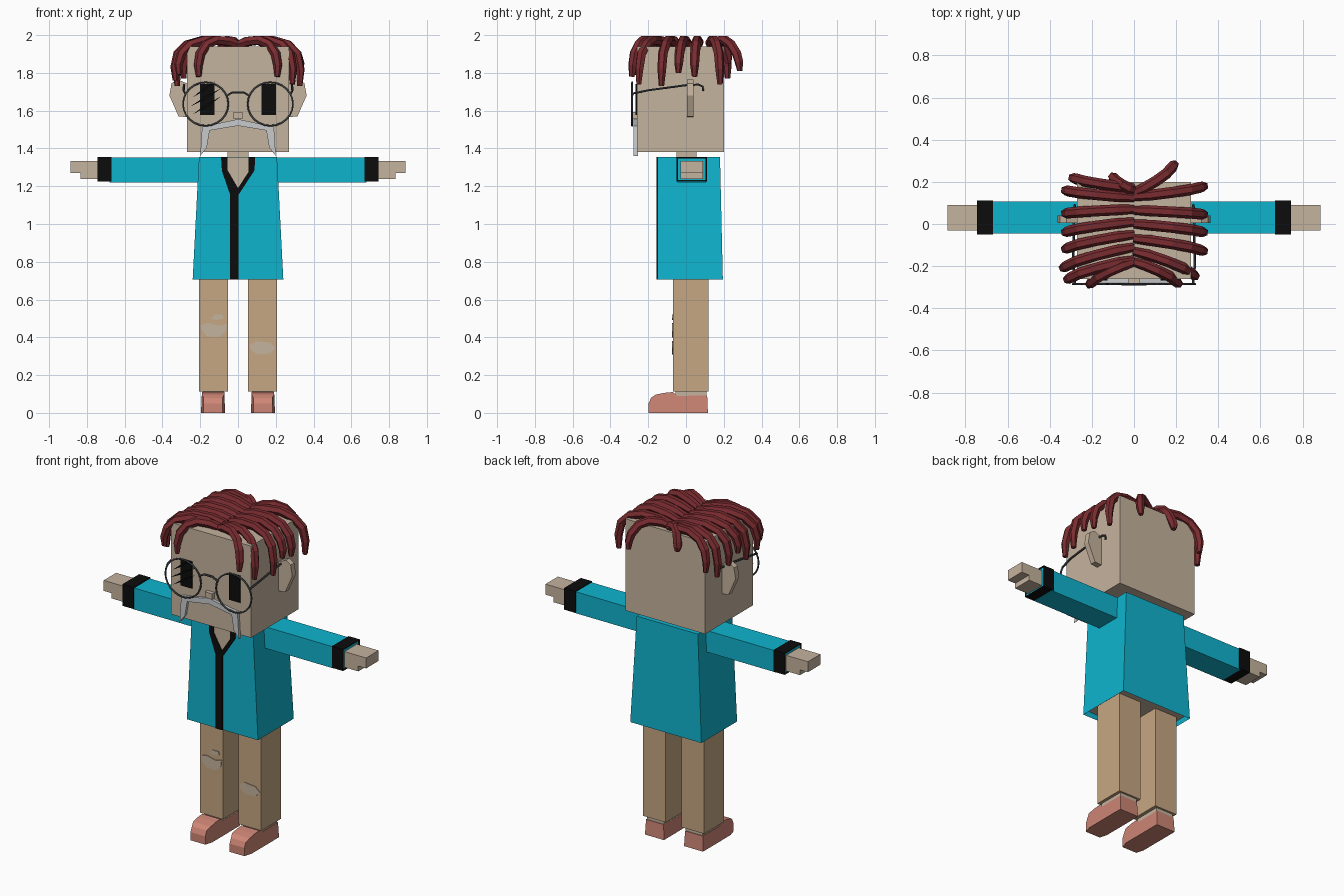
import bpy, bmesh, math
from mathutils import Vector

cube = bpy.data.objects.get("Cube")
if cube:
    bpy.data.objects.remove(cube, do_unlink=True)


def material(name, r, g, b):
    lin = [(c / 255 / 12.92) if c < 11 else ((c / 255 + 0.055) / 1.055) ** 2.4 for c in (r, g, b)]
    m = bpy.data.materials.new(name)
    m.use_nodes = True
    m.diffuse_color = (*lin, 1)
    bsdf = m.node_tree.nodes["Principled BSDF"]
    bsdf.inputs["Base Color"].default_value = (*lin, 1)
    bsdf.inputs["Roughness"].default_value = 0.8
    return m


SKIN = material("skin", 197, 179, 158)
COAT = material("turquoise cloth", 15, 180, 206)
BLACK = material("black trim", 12, 12, 12)
TROUSER = material("tan cloth", 198, 167, 131)
SHOE = material("salmon leather", 206, 134, 118)
HAIR = material("dark red hair", 122, 44, 48)
GREY = material("light grey whiskers", 200, 202, 204)
METAL = material("grey metal", 70, 74, 78)


def add_object(name, mesh, mat):
    mesh.materials.append(mat)
    obj = bpy.data.objects.new(name, mesh)
    bpy.context.collection.objects.link(obj)
    return obj


def prism(name, outline, lo, hi, mat, axis="y"):
    """Extrude an xz outline along y, or a yz outline along x."""
    place = (lambda p, d: (p[0], d, p[1])) if axis == "y" else (lambda p, d: (d, p[0], p[1]))
    bm = bmesh.new()
    a = [bm.verts.new(place(p, lo)) for p in outline]
    b = [bm.verts.new(place(p, hi)) for p in outline]
    bm.faces.new(a)
    bm.faces.new(b)
    for i in range(len(a)):
        j = (i + 1) % len(a)
        bm.faces.new((a[i], a[j], b[j], b[i]))
    bmesh.ops.recalc_face_normals(bm, faces=bm.faces)
    mesh = bpy.data.meshes.new(name)
    bm.to_mesh(mesh)
    bm.free()
    return add_object(name, mesh, mat)


def box(name, x, y, z, mat):
    outline = [(x[0], z[0]), (x[1], z[0]), (x[1], z[1]), (x[0], z[1])]
    return prism(name, outline, y[0], y[1], mat)


def side_box(name, s, x, y, z, mat):
    return box(name, sorted((s * x[0], s * x[1])), y, z, mat)


def inset_end(obj, direction, thickness, depth, mat):
    """Inset the face pointing along direction and give it another colour."""
    obj.data.materials.append(mat)
    bm = bmesh.new()
    bm.from_mesh(obj.data)
    face = max(bm.faces, key=lambda f: f.normal.dot(Vector(direction)))
    bmesh.ops.inset_region(bm, faces=[face], thickness=thickness, depth=depth)
    face.material_index = 1
    bm.to_mesh(obj.data)
    bm.free()


def tube(name, points, radius, mat, taper=None, cyclic=False, smooth=False, res=1):
    curve = bpy.data.curves.new(name, "CURVE")
    curve.dimensions = "3D"
    curve.bevel_depth = radius
    curve.bevel_resolution = res
    curve.use_fill_caps = True
    spline = curve.splines.new("POLY")
    spline.points.add(len(points) - 1)
    for i, p in enumerate(points):
        spline.points[i].co = (*p, 1)
        spline.points[i].radius = taper[i] if taper else 1
    spline.use_cyclic_u = cyclic
    spline.use_smooth = smooth
    temp = bpy.data.objects.new(name + "_path", curve)
    bpy.context.collection.objects.link(temp)
    graph = bpy.context.evaluated_depsgraph_get()
    mesh = bpy.data.meshes.new_from_object(temp.evaluated_get(graph))
    bpy.data.objects.remove(temp, do_unlink=True)
    mesh.materials.clear()
    return add_object(name, mesh, mat)


# Head, neck, nose
box("head", (-0.27, 0.27), (-0.26, 0.2), (1.38, 1.94), SKIN)
box("neck", (-0.055, 0.055), (-0.05, 0.055), (1.3, 1.39), SKIN)
box("nose", (-0.025, 0.025), (-0.285, -0.25), (1.557, 1.592), SKIN)

# Moustache with drooping ends
half = [(0.12, 1.53), (0.19, 1.52), (0.2, 1.36), (0.165, 1.405), (0.15, 1.495)]
prism("moustache", [(0, 1.555)] + half + [(0, 1.52)]
      + [(-x, z) for x, z in reversed(half)], -0.277, -0.255, GREY)

# Coat, open underneath, flaring towards the hem
coat = box("coat", (-0.24, 0.24), (-0.15, 0.195), (0.705, 1.355), COAT)
for v in coat.data.vertices:
    if v.co.z > 1:
        v.co.x *= 0.86
        v.co.y = min(v.co.y, 0.18)
inset_end(coat, (0, 0, -1), 0.008, -0.03, SKIN)

# Collar opening and black front trim
prism("collar_skin", [(-0.055, 1.353), (-0.055, 1.285), (0, 1.185), (0.055, 1.275), (0.055, 1.353)],
      -0.153, -0.148, SKIN)
prism("collar_trim_right", [(-0.09, 1.355), (-0.055, 1.355), (-0.055, 1.285), (0, 1.19),
                            (0, 1.15), (-0.04, 1.15), (-0.085, 1.28)], -0.157, -0.149, BLACK)
prism("collar_trim_left", [(0.09, 1.355), (0.055, 1.355), (0.055, 1.275), (0, 1.19),
                           (0, 1.15), (0.088, 1.285)], -0.157, -0.149, BLACK)
box("front_placket", (-0.042, 0.003), (-0.157, -0.149), (0.705, 1.16), BLACK)

for s, label in ((-1, "right"), (1, "left")):
    # Arm
    side_box("sleeve_" + label, s, (0.16, 0.68), (-0.045, 0.106), (1.22, 1.351), COAT)
    cuff = side_box("cuff_" + label, s, (0.67, 0.745), (-0.05, 0.111), (1.224, 1.356), BLACK)
    inset_end(cuff, (s, 0, 0), 0.012, -0.005, COAT)
    hand = [(0.73, 1.238), (0.833, 1.238), (0.833, 1.27), (0.886, 1.27), (0.886, 1.334), (0.73, 1.334)]
    prism("hand_" + label, [(s * x, z) for x, z in hand], -0.03, 0.09, SKIN)

    # Leg
    side_box("trouser_leg_" + label, s, (0.053, 0.206), (-0.07, 0.12), (0.113, 0.74), TROUSER)
    side_box("ankle_" + label, s, (0.073, 0.188), (-0.055, 0.108), (0.07, 0.12), SKIN)

    # Shoe with a narrowed toe
    profile = [(-0.198, 0), (-0.198, 0.05), (-0.185, 0.08), (-0.16, 0.097), (-0.115, 0.106),
               (-0.07, 0.11), (-0.045, 0.09), (0.112, 0.092), (0.116, 0), (-0.15, 0)]
    shoe = prism("shoe_" + label, profile, 0.068, 0.196, SHOE, "x")
    for v in shoe.data.vertices:
        squeeze = 0.78 if v.co.y < -0.18 else 0.93 if v.co.z > 0.08 else 1
        v.co.x = s * (0.132 + (v.co.x - 0.132) * squeeze)
    if s < 0:
        shoe.data.flip_normals()

    # Ear
    ear = [(0.26, 1.565), (0.315, 1.57), (0.363, 1.68), (0.352, 1.745), (0.32, 1.765), (0.26, 1.74)]
    prism("ear_" + label, [(s * x, z) for x, z in ear], 0.005, 0.04, SKIN)

    # Eye and spectacles
    side_box("eye_" + label, s, (0.125, 0.2), (-0.267, -0.259), (1.577, 1.74), BLACK)
    ring = [(s * 0.171 + 0.12 * math.cos(a), -0.285, 1.635 + 0.115 * math.sin(a))
            for a in (i * math.tau / 24 for i in range(24))]
    tube("spectacle_rim_" + label, ring, 0.005, METAL, cyclic=True, smooth=True)
    temple = [(0.28, -0.285, 1.69), (0.288, -0.2, 1.708), (0.286, 0, 1.735), (0.283, 0.065, 1.738),
              (0.282, 0.088, 1.728), (0.282, 0.09, 1.705)]
    tube("spectacle_temple_" + label, [(s * x, y, z) for x, y, z in temple], 0.006, METAL)

tube("spectacle_bridge", [(-0.058, -0.285, 1.68), (-0.03, -0.285, 1.697),
                          (0.03, -0.285, 1.697), (0.058, -0.285, 1.68)], 0.006, METAL)

# Scratches on one lens
for i, (x0, z0, x1, z1) in enumerate(((-0.24, 1.67, -0.12, 1.755), (-0.255, 1.62, -0.085, 1.72),
                                      (-0.24, 1.58, -0.09, 1.675))):
    prism(f"lens_scratch_{i + 1}", [(x0, z0), ((x0 + x1) / 2, (z0 + z1) / 2 - 0.008), (x1, z1),
                                    ((x0 + x1) / 2, (z0 + z1) / 2 + 0.008)], -0.287, -0.283, BLACK)

# Torn knees
tears = {
    "knee_tear_right": [(-0.2, 0.465), (-0.16, 0.476), (-0.1, 0.462), (-0.06, 0.472),
                        (-0.065, 0.43), (-0.105, 0.4), (-0.165, 0.405), (-0.19, 0.435)],
    "small_tear_right": [(-0.145, 0.498), (-0.122, 0.52), (-0.08, 0.52), (-0.075, 0.5), (-0.115, 0.492)],
    "knee_tear_left": [(0.06, 0.355), (0.095, 0.38), (0.17, 0.372), (0.198, 0.345),
                       (0.17, 0.315), (0.105, 0.308), (0.075, 0.328)],
}
for name, outline in tears.items():
    prism(name, outline, -0.074, -0.068, SKIN)

# Hair locks: start y at the parting, then tip x, y, z
locks = [
    (0.17, -0.29, 0.22, 1.77), (0.125, -0.325, 0.16, 1.73), (0.07, -0.325, 0.05, 1.76),
    (0.01, -0.325, -0.04, 1.8), (-0.05, -0.325, -0.12, 1.73), (-0.11, -0.335, -0.21, 1.76),
    (-0.17, -0.315, -0.265, 1.79), (-0.18, -0.21, -0.288, 1.78),
    (0.13, 0.33, 0.18, 1.74), (0.065, 0.33, 0.045, 1.78), (0, 0.33, -0.04, 1.8),
    (-0.07, 0.33, -0.13, 1.73), (-0.13, 0.29, -0.25, 1.74), (-0.18, 0.21, -0.285, 1.78),
    (0.15, 0.19, 0.285, 1.81), (0.16, -0.1, 0.225, 1.85),
]
across = (0, 0.25, 0.55, 0.8, 0.95, 1, 0.99)
along = (0, 0.15, 0.4, 0.65, 0.88, 0.97, 1)
heights = (1.95, 1.968, 1.974, 1.95, 1.9)
for i, (y0, tx, ty, tz) in enumerate(locks):
    zs = heights + ((1.9 + tz) / 2, tz)
    path = [(tx * a, y0 + (ty - y0) * b, z) for a, b, z in zip(across, along, zs)]
    tube(f"hair_lock_{i + 1}", path, 0.026, HAIR, taper=(0.8, 1, 1, 1, 1, 0.9, 0.55))
